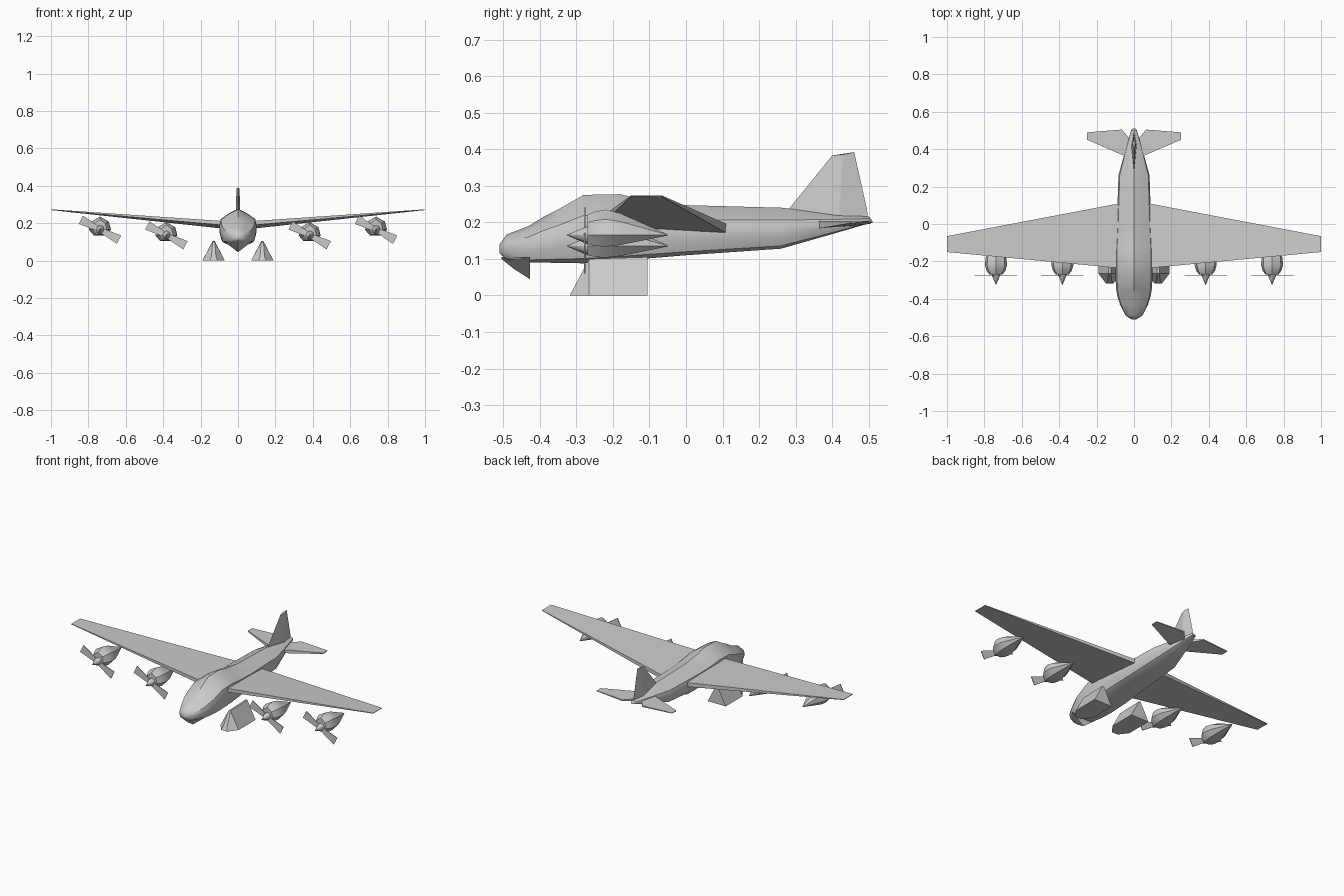
import bpy, math

cube = bpy.data.objects.get("Cube")
if cube:
    bpy.data.objects.remove(cube, do_unlink=True)

grey = bpy.data.materials.new("light_grey")
grey.use_nodes = True
COL = (0.6, 0.6, 0.6, 1)
grey.diffuse_color = COL
bsdf = grey.node_tree.nodes["Principled BSDF"]
bsdf.inputs["Base Color"].default_value = COL
bsdf.inputs["Roughness"].default_value = 0.7


def loft(name, rings, smooth=0):
    """Skin a list of equal-length point rings and cap both ends."""
    n = len(rings[0])
    verts = [p for r in rings for p in r]
    faces = [list(range(n)), list(range(len(verts) - n, len(verts)))]
    for k in range(len(rings) - 1):
        for i in range(n):
            a, b = k * n + i, k * n + (i + 1) % n
            faces.append([a, b, b + n, a + n])
    me = bpy.data.meshes.new(name)
    me.from_pydata(verts, [], faces)
    me.materials.append(grey)
    ob = bpy.data.objects.new(name, me)
    bpy.context.collection.objects.link(ob)
    bpy.ops.object.select_all(action='DESELECT')
    ob.select_set(True)
    bpy.context.view_layer.objects.active = ob
    # merge coincident points and make normals consistent
    bpy.ops.object.mode_set(mode='EDIT')
    bpy.ops.mesh.select_all(action='SELECT')
    bpy.ops.mesh.remove_doubles(threshold=0.0002)
    bpy.ops.mesh.normals_make_consistent(inside=False)
    bpy.ops.object.mode_set(mode='OBJECT')
    if smooth:
        bpy.ops.object.shade_smooth_by_angle(angle=math.radians(smooth))
    return ob


# Fuselage: stations of (y, half width, bottom z, top z)
half = [(0, 1), (.5, .86), (.92, .7), (1, .5), (.97, .28), (.85, .07), (.6, 0)]
section = half + [(-x, z) for x, z in reversed(half[1:])]
stations = [(-.51, .012, .115, .14), (-.49, .045, .098, .167), (-.43, .075, .09, .19),
            (-.39, .088, .09, .215), (-.35, .095, .089, .235), (-.28, .1, .088, .275),
            (-.18, .1, .094, .277), (-.12, .098, .1, .262), (0, .092, .11, .247),
            (.26, .083, .128, .24), (.4, .045, .168, .225), (.5, .016, .197, .216),
            (.51, .006, .199, .203)]
loft("fuselage", [[(x * w, y, lo + z * (hi - lo)) for x, z in section]
                  for y, w, lo, hi in stations], 40)

# Chin scoop under the nose, cut off square at the back
loft("chin_scoop", [[(-w, y, .105), (0, y, lo), (w, y, .105)] for y, w, lo in
                    [(-.505, .01, .1), (-.47, .05, .072), (-.427, .078, .045)]], 30)

# Tail fin with a diamond cross-section
loft("tail_fin", [[(0, a, z), (t, m, z + .002), (0, b, z + dz), (-t, m, z + .002)]
                  for a, m, b, z, dz, t in
                  [(.265, .42, .497, .215, 0, .014), (.28, .42, .495, .235, 0, .013),
                   (.40, .43, .46, .383, .009, .008)]])

for side, s in (("left", 1), ("right", -1)):
    # Wing: tapered slab with dihedral
    loft(side + "_wing", [
        [(s * x, le, lt), (s * x, le, lb), (s * x, te, tb), (s * x, te, tt)]
        for x, le, te, lt, lb, tb, tt in
        [(.03, -.24, .12, .208, .185, .168, .193),
         (.09, -.235, .108, .212, .19, .172, .197),
         (1.0, -.15, -.065, .274, .271, .27, .273)]])
    # Tailplane
    loft(side + "_tailplane", [
        [(s * x, le, zt), (s * x, le, zb), (s * x, te, zb + r), (s * x, te, zt)]
        for x, le, te, zt, zb, r in
        [(.01, .345, .44, .204, .182, .006), (.065, .37, .505, .204, .184, .012),
         (.25, .45, .49, .204, .198, .003)]])
    # Wheel fairing: triangular pod tapering toward the front
    loft(side + "_wheel_fairing", [
        [(s * .13 - w, y, 0), (s * .13 + w, y, 0), (s * .13 + t, y + d, top),
         (s * .13 - t, y + d, top)]
        for y, w, t, d, top in
        [(-.318, .02, .012, .012, .022), (-.265, .06, .006, 0, .1),
         (-.105, .06, .005, 0, .105)]], 30)

    for pos, x, z in (("inner", s * .383, .135), ("outer", s * .738, .165)):
        name = side + "_" + pos + "_"
        # Nacelle: domed above, shallow below, pointed at the back
        dirs = [(0, 1), (.8, .62), (1, 0), (.55, -.45), (-.55, -.45), (-1, 0), (-.8, .62)]
        loft(name + "nacelle", [[(x + dx * w, y, z + dz * h) for dx, dz in dirs]
                                for y, w, h in
                                [(-.27, .035, .055), (-.25, .05, .064), (-.22, .059, .07),
                                 (-.18, .056, .06), (-.05, .002, .002)]], 35)
        # Spinner cone
        ring = [(math.cos(i * math.pi / 4), math.sin(i * math.pi / 4)) for i in range(8)]
        loft(name + "spinner", [[(x + c * r, y, z + d * r) for c, d in ring]
                                for y, r in [(-.325, .001), (-.268, .025)]], 50)
        # Two-bladed propeller, wider at the tips
        ca, sa = math.cos(math.radians(-27.5)), math.sin(math.radians(-27.5))
        blade = [(-.115, .025), (0, .012), (.115, .025), (.115, -.025), (0, -.012),
                 (-.115, -.025)]
        loft(name + "propeller", [[(x + u * ca - v * sa, y, z + u * sa + v * ca)
                                   for u, v in blade] for y in (-.279, -.275)])
